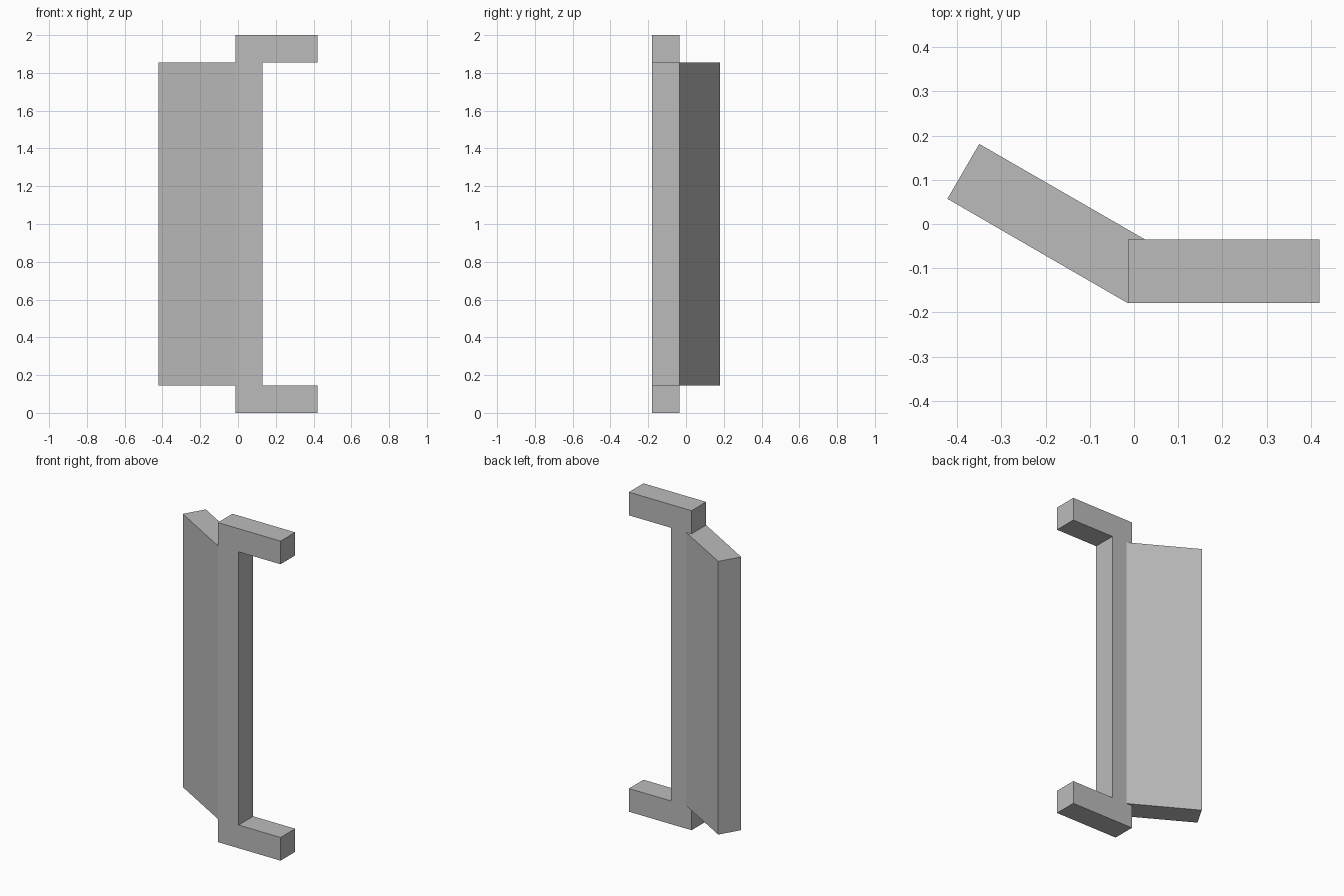
import bpy
import bmesh
from mathutils import Vector

cube = bpy.data.objects.get("Cube")
if cube:
    bpy.data.objects.remove(cube, do_unlink=True)

grey = bpy.data.materials.new("plain grey")
grey.use_nodes = True
colour = (0.5, 0.5, 0.5, 1)
grey.diffuse_color = colour
grey.node_tree.nodes["Principled BSDF"].inputs["Base Color"].default_value = colour


def extrude_profile(name, points, offset):
    """Extrude a closed flat outline along offset into a solid."""
    bm = bmesh.new()
    face = bm.faces.new([bm.verts.new(p) for p in points])
    result = bmesh.ops.extrude_face_region(bm, geom=[face], use_keep_orig=True)
    moved = [g for g in result["geom"] if isinstance(g, bmesh.types.BMVert)]
    bmesh.ops.translate(bm, verts=moved, vec=Vector(offset))
    bmesh.ops.recalc_face_normals(bm, faces=bm.faces)
    mesh = bpy.data.meshes.new(name)
    bm.to_mesh(mesh)
    bm.free()
    mesh.materials.append(grey)
    obj = bpy.data.objects.new(name, mesh)
    bpy.context.collection.objects.link(obj)
    return obj


LEFT, POST, ARM = -0.014, 0.13, 0.42    # frame x positions
FRONT, BACK = -0.179, -0.035            # frame y positions
LOW, HIGH, TOP = 0.145, 1.855, 2.0      # frame z positions

# C-shaped frame: upright post with an arm at each end
outline = [(LEFT, 0), (ARM, 0), (ARM, LOW), (POST, LOW),
           (POST, HIGH), (ARM, HIGH), (ARM, TOP), (LEFT, TOP)]
extrude_profile("bracket_frame", [(x, FRONT, z) for x, z in outline],
                (0, BACK - FRONT, 0))

# Angled panel, mitred into the post
plan = [(LEFT, FRONT), (0.025, BACK), (-0.35, 0.181), (-0.422, 0.057)]
extrude_profile("angled_panel", [(x, y, LOW) for x, y in plan],
                (0, 0, HIGH - LOW))
